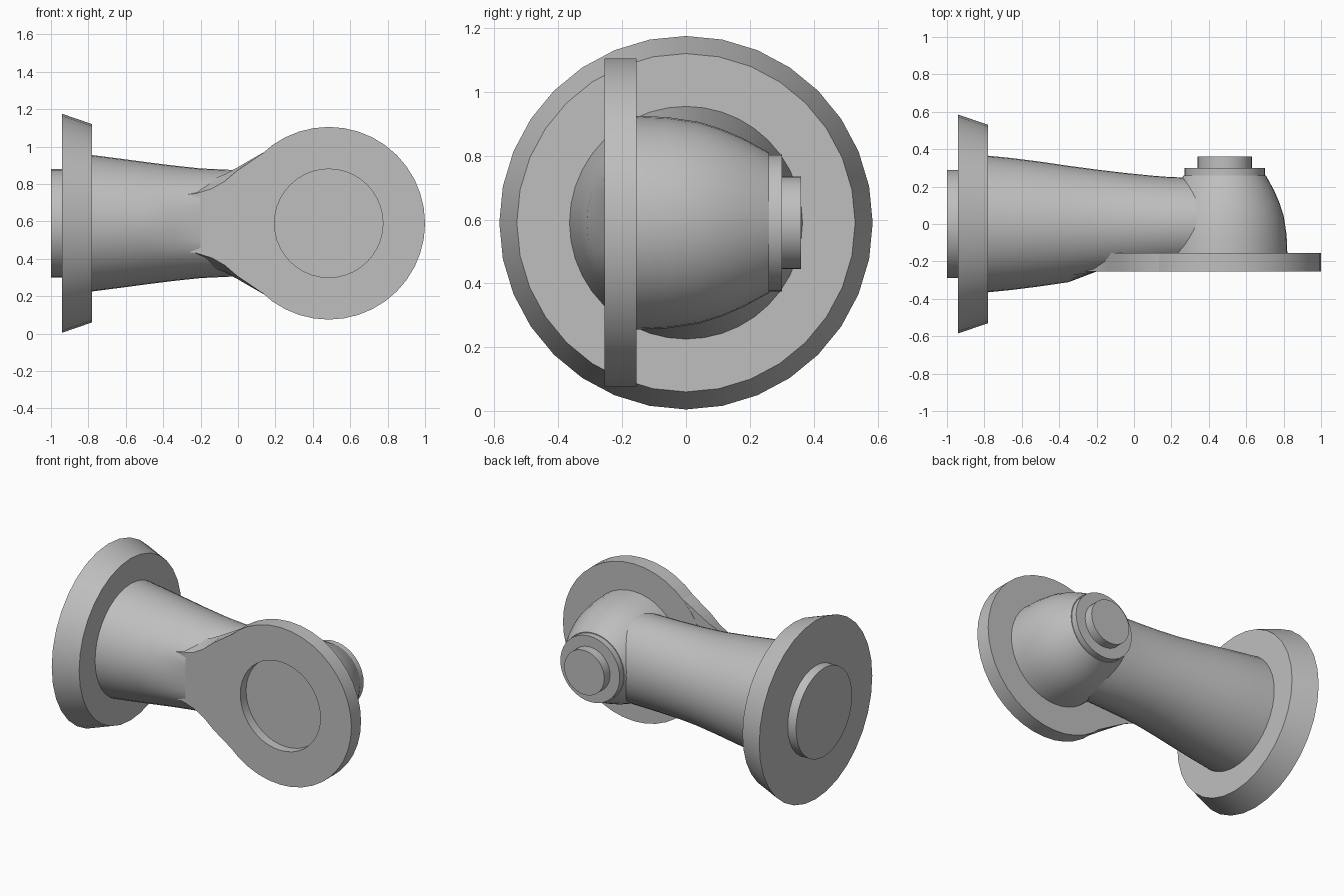
import bpy, bmesh, math
from mathutils import Vector

cube = bpy.data.objects.get("Cube")
if cube:
    bpy.data.objects.remove(cube, do_unlink=True)

MID = 0.59    # height of both axes
OUT_X = 0.485  # x position of the side outlet axis

metal = bpy.data.materials.new("plain grey metal")
metal.use_nodes = True
GREY = (0.52, 0.52, 0.52, 1)
metal.diffuse_color = GREY
metal.node_tree.nodes["Principled BSDF"].inputs["Base Color"].default_value = GREY


def loft(name, rings):
    """Skin matching closed rings of points and cap both ends."""
    bm = bmesh.new()
    rows = [[bm.verts.new(p) for p in ring] for ring in rings]
    n = len(rows[0])
    for a, b in zip(rows, rows[1:]):
        for i in range(n):
            j = (i + 1) % n
            bm.faces.new((a[i], a[j], b[j], b[i]))
    bm.faces.new(rows[0])
    bm.faces.new(rows[-1])
    bmesh.ops.recalc_face_normals(bm, faces=bm.faces)
    mesh = bpy.data.meshes.new(name)
    bm.to_mesh(mesh)
    bm.free()
    mesh.materials.append(metal)
    obj = bpy.data.objects.new(name, mesh)
    bpy.context.collection.objects.link(obj)
    bpy.ops.object.select_all(action='DESELECT')
    obj.select_set(True)
    bpy.context.view_layer.objects.active = obj
    bpy.ops.object.shade_smooth_by_angle(angle=math.radians(25))
    return obj


def turn(name, profile, axis, sides=40):
    """Revolve (position, radius) pairs around the x or y axis."""
    rings = []
    for t, r in profile:
        ring = []
        for i in range(sides):
            a = math.tau * i / sides
            u, v = r * math.cos(a), r * math.sin(a)
            ring.append((t, u, MID + v) if axis == 'x' else (OUT_X + u, t, MID + v))
        rings.append(ring)
    return loft(name, rings)


# Inlet flange with bevelled rim and raised round boss
turn("inlet_flange", [(-1, .29), (-.94, .29), (-.94, .585), (-.78, .53)], 'x', 32)

# Outlet flange with a round recess in its face
turn("outlet_flange", [(-.195, .29), (-.255, .29), (-.255, .515), (-.155, .515)], 'y')

# Rounded valve chamber behind the outlet flange
turn("valve_chamber", [(-.16, .335), (-.06, .331), (.04, .316), (.11, .294),
                       (.18, .264), (.26, .22)], 'y')

# Stepped cap on the back of the chamber
turn("cap", [(.25, .215), (.30, .215), (.30, .145), (.36, .145)], 'y')

# Tapered pipe: (x, half depth, half height, front limit)
stations = [(-.80, .367, .367, -1), (-.65, .352, .348, -1), (-.50, .333, .328, -1),
            (-.35, .311, .309, -1), (-.20, .291, .293, -.254), (-.05, .273, .286, -.254),
            (.10, .258, .285, -.254), (.18, .252, .285, -.19), (.30, .247, .285, -.17),
            (.485, .24, .27, -.17)]
SIDES = 40
loft("pipe", [[(x, max(front, ry * math.cos(math.tau * i / SIDES)),
                MID + rz * math.sin(math.tau * i / SIDES)) for i in range(SIDES)]
              for x, ry, rz, front in stations])

# Flared web joining the pipe to the outlet flange, wider at the back
web = [(-.30, .15, .15), (-.22, .16, .19), (-.14, .185, .235), (-.07, .225, .262),
       (0, .285, .30), (.06, .325, .335), (.125, .37, .372), (.18, .40, .40)]


def web_ring(y, side):
    upper = [(row[0], y, MID + row[side]) for row in web]
    lower = [(row[0], y, MID - row[side]) for row in reversed(web)]
    return upper + lower


loft("flared_web", [web_ring(-.2545, 1), web_ring(-.156, 2)])
